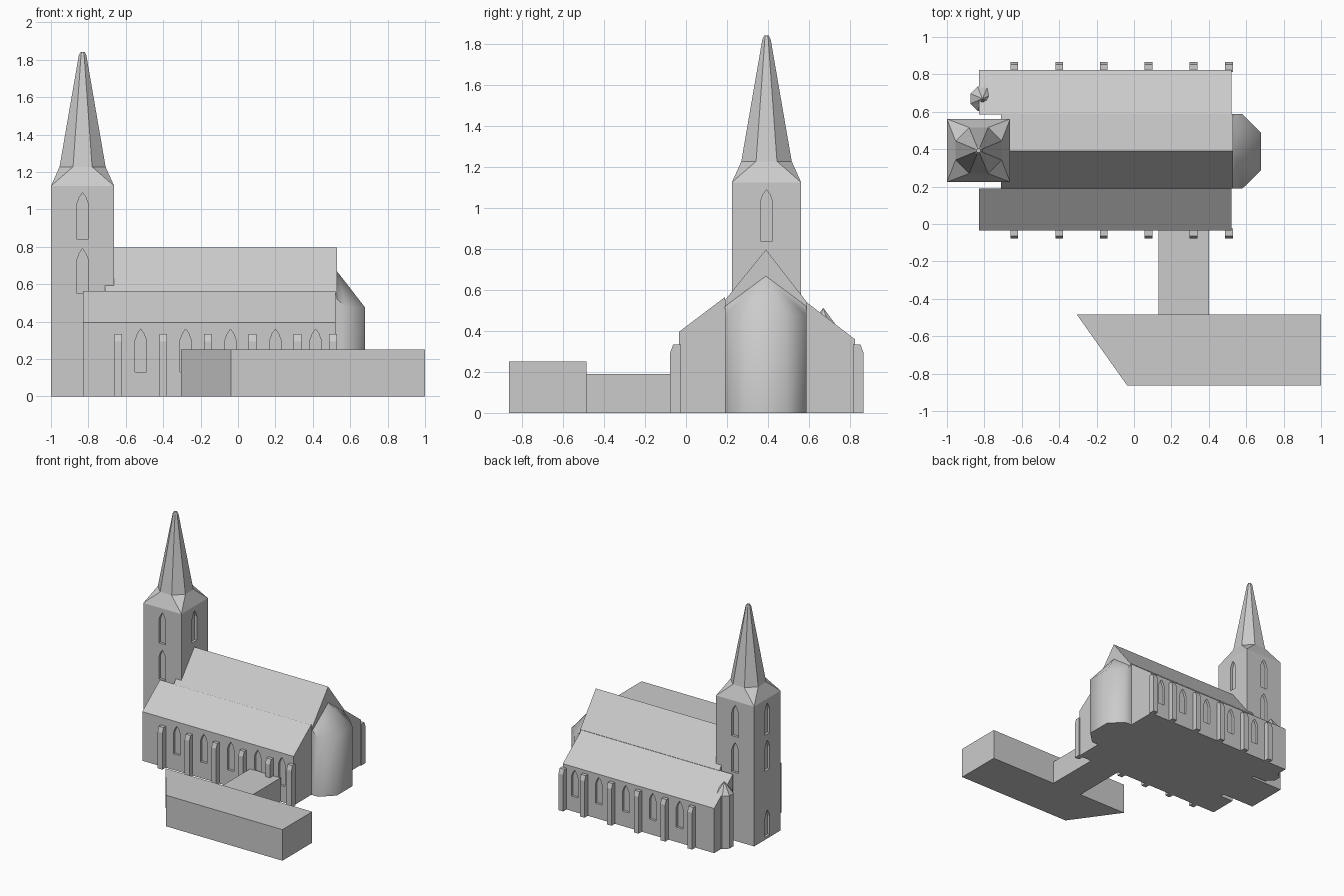
import bpy, bmesh, math
from mathutils import Vector

if "Cube" in bpy.data.objects:
    bpy.data.objects.remove(bpy.data.objects["Cube"])

stone = bpy.data.materials.new("light grey stone")
stone.diffuse_color = (0.6, 0.6, 0.6, 1)
stone.use_nodes = True
stone.node_tree.nodes["Principled BSDF"].inputs["Base Color"].default_value = stone.diffuse_color


def finish(name, bm, smooth=None):
    bmesh.ops.recalc_face_normals(bm, faces=bm.faces)
    me = bpy.data.meshes.new(name)
    bm.to_mesh(me)
    bm.free()
    ob = bpy.data.objects.new(name, me)
    bpy.context.collection.objects.link(ob)
    me.materials.append(stone)
    if smooth:
        bpy.ops.object.select_all(action='DESELECT')
        ob.select_set(True)
        bpy.context.view_layer.objects.active = ob
        bpy.ops.object.shade_smooth_by_angle(angle=math.radians(smooth))
    return ob


def prism(bm, points, offset):
    """Extrude a closed outline of 3D points along offset."""
    off = Vector(offset)
    a = [bm.verts.new(p) for p in points]
    b = [bm.verts.new(Vector(p) + off) for p in points]
    bm.faces.new(a)
    bm.faces.new(b[::-1])
    for i in range(len(a)):
        j = (i + 1) % len(a)
        bm.faces.new((a[i], a[j], b[j], b[i]))


def block(name, outline, z):
    bm = bmesh.new()
    prism(bm, [(x, y, 0) for x, y in outline], (0, 0, z))
    return finish(name, bm)


def hall(name, profile, x0, x1):
    bm = bmesh.new()
    prism(bm, [(x0, y, z) for y, z in profile], (x1 - x0, 0, 0))
    return finish(name, bm)


def rect(x0, x1, y0, y1):
    return [(x0, y0), (x1, y0), (x1, y1), (x0, y1)]


def cut_windows(ob, windows, w=0.06, depth=0.02):
    """Recess pointed windows; each is (x, y, z0, z1, nx, ny) on the wall."""
    bm = bmesh.new()
    for x, y, z0, z1, nx, ny in windows:
        shape = [(-.5, z0), (.5, z0), (.5, z1 - .06), (.28, z1 - .024), (0, z1),
                 (-.28, z1 - .024), (-.5, z1 - .06)]
        pts = [(x - nx * depth - ny * u * w, y - ny * depth + nx * u * w, z)
               for u, z in shape]
        prism(bm, pts, (nx * 0.05, ny * 0.05, 0))
    cutter = finish(ob.name + "_window_cutter", bm)
    cutter.hide_render = True
    cutter.hide_viewport = True
    mod = ob.modifiers.new("windows", 'BOOLEAN')
    mod.operation = 'DIFFERENCE'
    mod.solver = 'EXACT'
    mod.object = cutter


# Tower with recessed windows and a west doorway
TX, TY, R = -0.831, 0.393, 0.169
tower = block("tower", rect(TX - R, TX + R, TY - R, TY + R), 1.125)
wins = [(TX + nx * R, TY + ny * R, 0.84, 1.09, nx, ny)
        for nx, ny in ((0, -1), (0, 1), (-1, 0), (1, 0))]
wins += [(TX + nx * R, TY + ny * R, 0.55, 0.79, nx, ny)
         for nx, ny in ((0, -1), (0, 1), (-1, 0))]
wins.append((TX - R, TY, 0.02, 0.23, -1, 0))
cut_windows(tower, wins)

# Broach spire: square base turning into an octagon
bm = bmesh.new()


def octagon(apothem, z):
    r = apothem / math.cos(math.pi / 8)
    return [bm.verts.new((TX + r * math.cos(a), TY + r * math.sin(a), z))
            for a in (math.pi / 8 + k * math.pi / 4 for k in range(8))]


corner = [bm.verts.new((TX + sx * R, TY + sy * R, 1.125))
          for sx, sy in ((1, 1), (-1, 1), (-1, -1), (1, -1))]
rings = [octagon(0.123, 1.228), octagon(0.02, 1.825), octagon(0.011, 1.842)]
low = rings[0]
for k in range(4):
    bm.faces.new((corner[k], low[2 * k + 1], low[2 * k]))
    n = (k + 1) % 4
    bm.faces.new((corner[k], corner[n], low[2 * n], low[2 * k + 1]))
for a, b in zip(rings, rings[1:]):
    for k in range(8):
        n = (k + 1) % 8
        bm.faces.new((a[k], a[n], b[n], b[k]))
bm.faces.new(rings[-1])
bm.faces.new(corner[::-1])
finish("spire", bm)

# Nave and the two lean-to aisles
hall("nave", [(0.19, 0), (0.19, 0.55), (0.39, 0.797), (0.588, 0.543), (0.588, 0)], -0.71, 0.53)
south = hall("south_aisle", [(-0.035, 0), (-0.035, 0.395), (0.19, 0.565), (0.19, 0)], -0.828, 0.52)
north = hall("north_aisle", [(0.585, 0), (0.585, 0.543), (0.824, 0.36), (0.824, 0)], -0.828, 0.52)
bays = (-0.52, -0.28, -0.04, 0.20, 0.415)
cut_windows(south, [(x, -0.035, 0.13, 0.36, 0, -1) for x in bays])
cut_windows(north, [(x, 0.824, 0.12, 0.335, 0, 1) for x in bays])

# Buttresses along both aisles, with sloped tops
bm = bmesh.new()
for x in (-0.64, -0.40, -0.162, 0.078, 0.318, 0.508):
    for wall, s in ((-0.035, -1), (0.824, 1)):
        prof = [(-0.01, 0), (0.042, 0), (0.042, 0.295), (0.028, 0.333), (-0.01, 0.333)]
        prism(bm, [(x - 0.021, wall + s * d, z) for d, z in prof], (0.042, 0, 0))
finish("buttresses", bm)

# Apse: faceted walls with a fan roof rising to the nave gable
bm = bmesh.new()
plan = [(0.53, 0.19, 0.52), (0.58, 0.19, 0.475), (0.68, 0.287, 0.475),
        (0.68, 0.488, 0.475), (0.58, 0.588, 0.475), (0.53, 0.588, 0.52)]
bot = [bm.verts.new((x, y, 0)) for x, y, z in plan]
top = [bm.verts.new(p) for p in plan]
apex = bm.verts.new((0.53, 0.39, 0.668))
for i in range(5):
    bm.faces.new((bot[i], bot[i + 1], top[i + 1], top[i]))
    bm.faces.new((top[i], top[i + 1], apex))
bm.faces.new(bot[::-1])
bm.faces.new((bot[0], top[0], apex, top[5], bot[5]))
finish("apse", bm, 46)

# Octagonal stair turret with a pointed cap at the west end of the north aisle
bm = bmesh.new()
ring = [(-0.81 + 0.07 * math.cos(a), 0.67 + 0.07 * math.sin(a))
        for a in (math.pi / 8 + k * math.pi / 4 for k in range(8))]
bot = [bm.verts.new((x, y, 0)) for x, y in ring]
top = [bm.verts.new((x, y, 0.425)) for x, y in ring]
tip = bm.verts.new((-0.81, 0.67, 0.513))
for k in range(8):
    n = (k + 1) % 8
    bm.faces.new((bot[k], bot[n], top[n], top[k]))
    bm.faces.new((top[k], top[n], tip))
bm.faces.new(bot[::-1])
finish("stair_turret", bm)

# Linking corridor and flat-roofed parish hall
block("corridor", rect(0.13, 0.402, -0.487, -0.03), 0.19)
block("annex_hall", [(-0.305, -0.485), (-0.037, -0.863), (1, -0.863), (1, -0.485)], 0.25)
